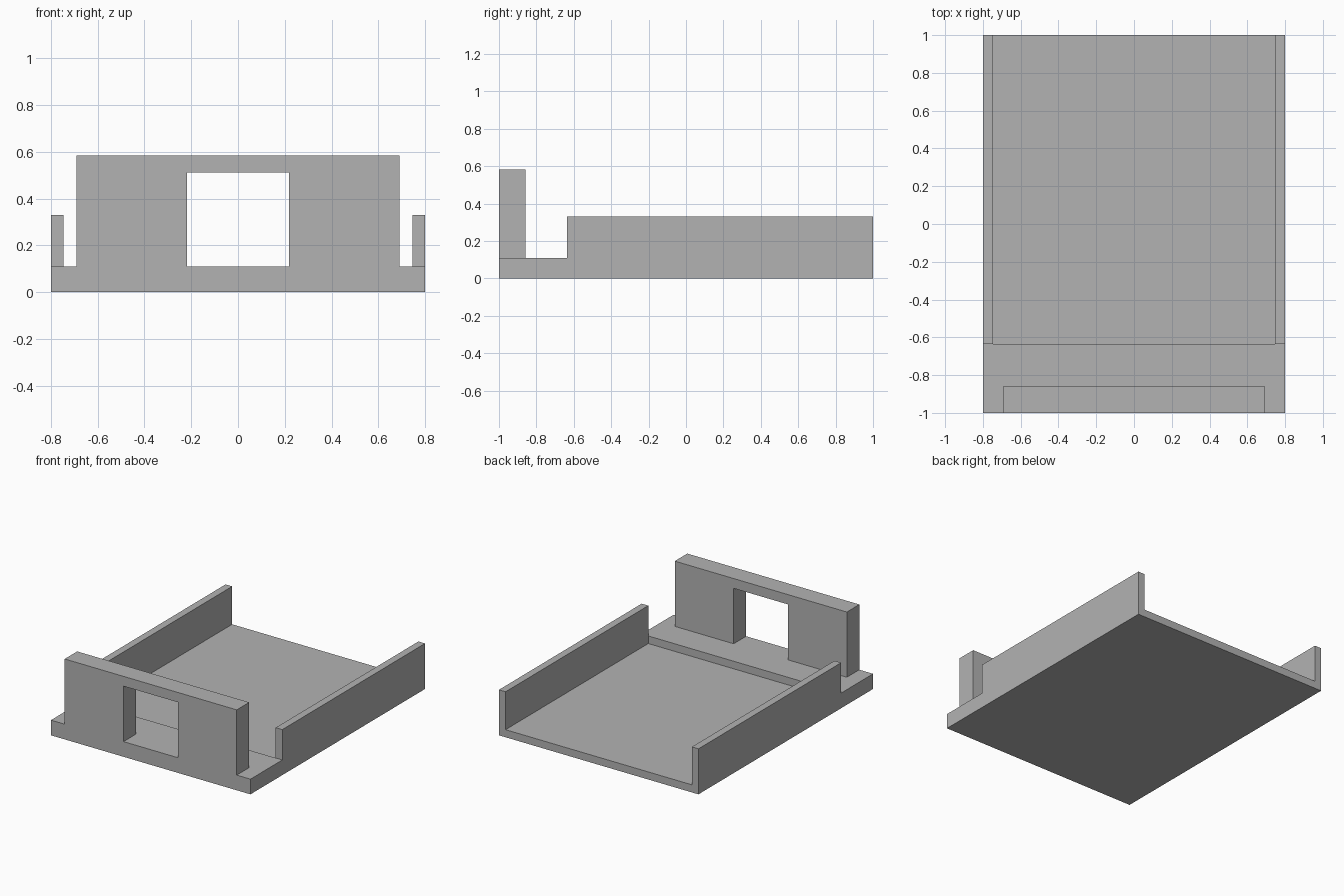
import bpy
import bmesh
from math import radians

default = bpy.data.objects.get("Cube")
if default:
    bpy.data.objects.remove(default, do_unlink=True)

grey = bpy.data.materials.new("plain grey")
grey.use_nodes = True
colour = (0.45, 0.45, 0.45, 1)
grey.diffuse_color = colour
grey.node_tree.nodes["Principled BSDF"].inputs["Base Color"].default_value = colour

# Shared dimensions
HALF_W, FRONT, BACK = 0.8, -1.0, 1.0
LEDGE_BACK, LEDGE_TOP = -0.635, 0.11
FLOOR_TOP, WALL_IN, WALL_TOP = 0.055, 0.747, 0.33
PANEL_W, PANEL_BACK, PANEL_TOP = 0.69, -0.857, 0.583
WINDOW_W, WINDOW_TOP = 0.218, 0.512


def extrude_profile(name, half, y0, y1):
    """Mirror a half outline (x, z) across x = 0 and extrude it along y."""
    outline = half + [(-x, z) for x, z in reversed(half)]
    bm = bmesh.new()
    face = bm.faces.new([bm.verts.new((x, y0, z)) for x, z in outline])
    new = bmesh.ops.extrude_face_region(bm, geom=[face])["geom"]
    verts = [v for v in new if isinstance(v, bmesh.types.BMVert)]
    bmesh.ops.translate(bm, verts=verts, vec=(0, y1 - y0, 0))
    bmesh.ops.recalc_face_normals(bm, faces=bm.faces)
    mesh = bpy.data.meshes.new(name)
    bm.to_mesh(mesh)
    bm.free()
    mesh.materials.append(grey)
    obj = bpy.data.objects.new(name, mesh)
    bpy.context.collection.objects.link(obj)
    return obj


# Open tray: floor with a side wall on each edge
tray = extrude_profile("tray_body", [
    (HALF_W, 0), (HALF_W, WALL_TOP), (WALL_IN, WALL_TOP), (WALL_IN, FLOOR_TOP)],
    LEDGE_BACK, BACK)

# Raised ledge across the front
ledge = extrude_profile("front_ledge", [(HALF_W, 0), (HALF_W, LEDGE_TOP)],
                        FRONT, LEDGE_BACK)

# Upright front panel, an arch around the square window
panel = extrude_profile("front_panel", [
    (WINDOW_W, WINDOW_TOP), (WINDOW_W, LEDGE_TOP),
    (PANEL_W, LEDGE_TOP), (PANEL_W, PANEL_TOP)],
    FRONT, PANEL_BACK)

# Fuse the parts into one clean solid
bpy.context.view_layer.objects.active = tray
for part in (ledge, panel):
    fuse = tray.modifiers.new("fuse_" + part.name, "BOOLEAN")
    fuse.operation = "UNION"
    fuse.solver = "EXACT"
    fuse.object = part
    bpy.ops.object.modifier_apply(modifier=fuse.name)
    bpy.data.objects.remove(part, do_unlink=True)

bm = bmesh.new()
bm.from_mesh(tray.data)
bmesh.ops.remove_doubles(bm, verts=bm.verts, dist=0.0001)
bmesh.ops.dissolve_limit(bm, angle_limit=radians(1), verts=bm.verts, edges=bm.edges)
bm.to_mesh(tray.data)
bm.free()
